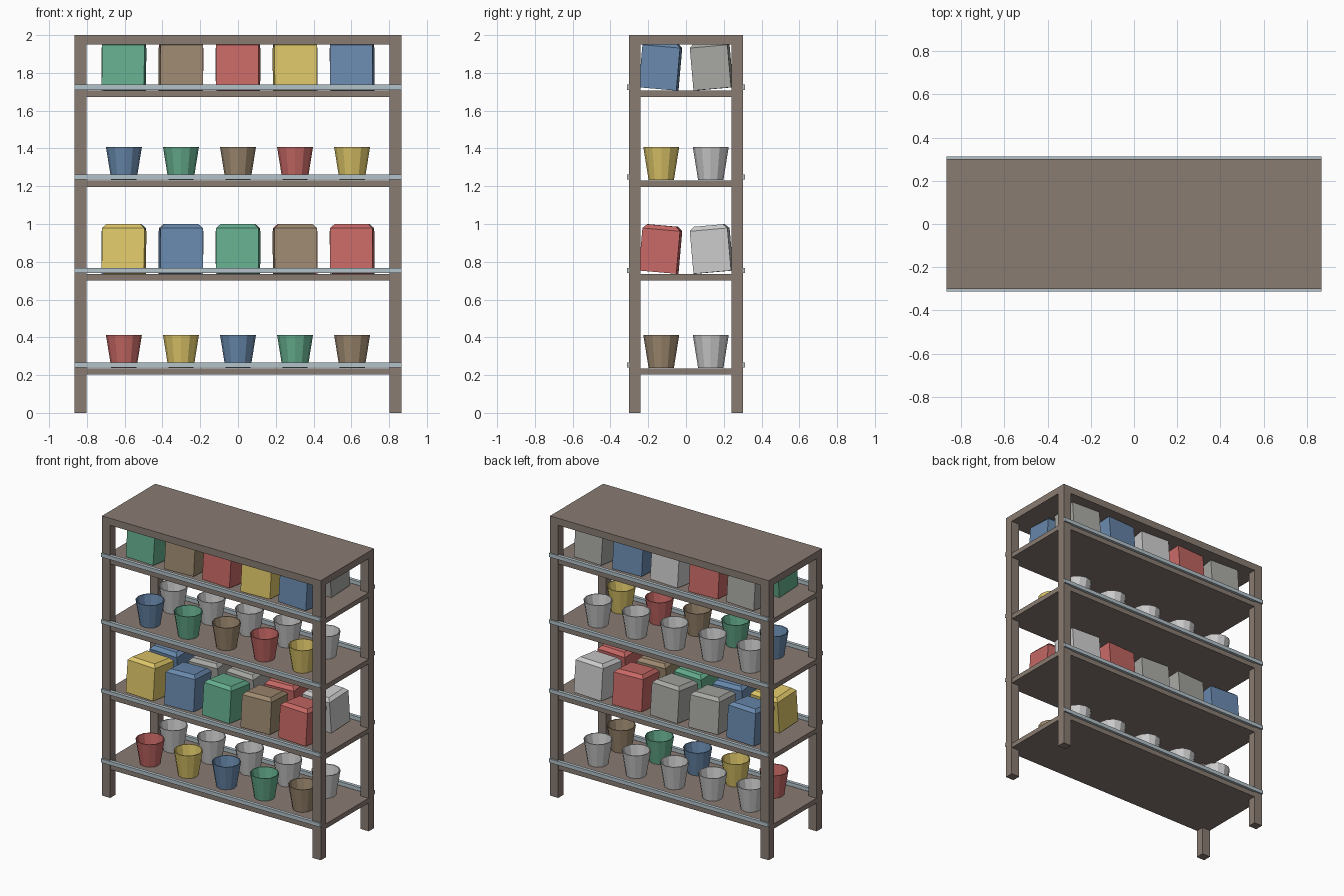
import bpy, bmesh, math
from mathutils import Matrix

if "Cube" in bpy.data.objects:
    bpy.data.objects.remove(bpy.data.objects["Cube"])

COLORS = {
    "frame": (.25, .20, .17), "rail": (.45, .54, .59), "red": (.57, .14, .13),
    "yellow": (.73, .57, .14), "blue": (.14, .25, .42), "green": (.13, .42, .27),
    "brown": (.34, .25, .16), "grey": (.39, .39, .37),
}
MATS = {}
for key, rgb in COLORS.items():
    MATS[key] = bpy.data.materials.new(key + "_paint")
    MATS[key].diffuse_color = (*rgb, 1)


def finish(name, bm, color, matrix=None):
    bmesh.ops.recalc_face_normals(bm, faces=bm.faces)
    me = bpy.data.meshes.new(name)
    bm.to_mesh(me)
    bm.free()
    if color in MATS:
        me.materials.append(MATS[color])
    ob = bpy.data.objects.new(name, me)
    if matrix:
        ob.matrix_world = matrix
    bpy.context.collection.objects.link(ob)


def cube(size, center):
    bm = bmesh.new()
    bmesh.ops.create_cube(bm, size=1, matrix=Matrix.Translation(center) @ Matrix.Diagonal((*size, 1)))
    return bm


def carton(name, color, matrix):
    # box with a chamfered top rim
    bm = cube((.225, .20, .248), (0, 0, .124))
    rim = [e for e in bm.edges if all(v.co.z > .2 for v in e.verts)]
    bmesh.ops.bevel(bm, geom=rim, offset=.022, segments=1, affect='EDGES')
    finish(name, bm, color, matrix)


def cup(name, color, matrix):
    # hollow tapered cup, twelve flat sides
    bm = bmesh.new()
    n = 12
    rings = []
    for r, z in [(.067, 0), (.095, .174), (.089, .174), (.062, .008)]:
        rings.append([bm.verts.new((r * math.cos(2 * math.pi * i / n),
                                    r * math.sin(2 * math.pi * i / n), z)) for i in range(n)])
    for a, b in zip(rings, rings[1:]):
        for i in range(n):
            j = (i + 1) % n
            bm.faces.new((a[i], a[j], b[j], b[i]))
    bm.faces.new(rings[0])
    bm.faces.new(rings[-1])
    finish(name, bm, color, matrix)


# frame: corner posts and top panel
for sx in (-1, 1):
    for sy in (-1, 1):
        finish("corner_post", cube((.065, .06, 1.96), (sx * .8335, sy * .271, .98)), "frame")
finish("top_panel", cube((1.732, .602, .05), (0, 0, 1.975)), "frame")

# shelves with a front and back guard rail
SHELVES = [.202, .702, 1.197, 1.672]
for z in SHELVES:
    finish("shelf", cube((1.728, .598, .034), (0, 0, z + .017)), "frame")
    for sy in (-1, 1):
        finish("guard_rail", cube((1.732, .024, .027), (0, sy * .3, z + .052)), "rail")

# goods, listed left to right for the front and back row of each shelf
FRONT = ["red yellow blue green brown", "yellow blue green brown red",
         "blue green brown red yellow", "green brown red yellow blue"]
BACK = ["light light light light light", "blue grey grey red light",
        "light light light light light", "grey red light blue grey"]
for k, z in enumerate(SHELVES):
    for row, colors in (("front", FRONT[k]), ("back", BACK[k])):
        s = -1 if row == "front" else 1
        for i, color in enumerate(colors.split()):
            x, top = (i - 2) * .302, z + .034
            if k % 2:
                yaw = math.radians(-3 if i % 2 == 0 else 3) + (math.pi if s > 0 else 0)
                m = (Matrix.Translation((x, s * .145, top + .009)) @ Matrix.Rotation(yaw, 4, 'Z')
                     @ Matrix.Rotation(math.radians(-5), 4, 'X'))
                carton(row + "_carton", color, m)
            else:
                cup(row + "_cup", color, Matrix.Translation((x, s * .131, top + .002)))

for m in bpy.data.materials:
    if m.users and not m.is_grease_pencil:
        m.use_nodes = True
        m.node_tree.nodes["Principled BSDF"].inputs["Base Color"].default_value = m.diffuse_color
